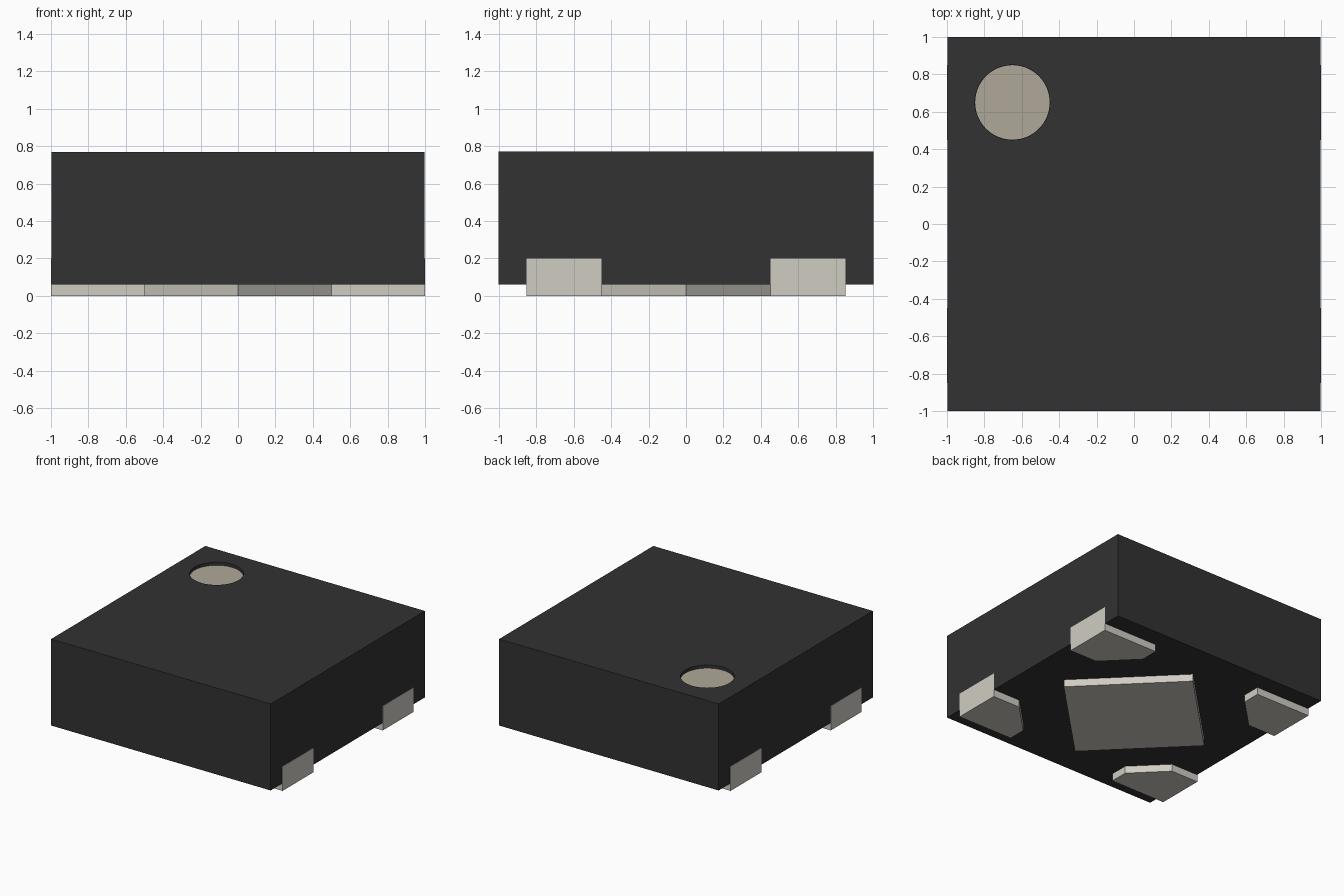
import bpy
import bmesh

cube = bpy.data.objects.get("Cube")
if cube:
    bpy.data.objects.remove(cube, do_unlink=True)


def material(name, rgb):
    mat = bpy.data.materials.new(name)
    mat.use_nodes = True
    color = (*rgb, 1)
    mat.diffuse_color = color
    mat.node_tree.nodes["Principled BSDF"].inputs["Base Color"].default_value = color
    return mat


black = material("black plastic", (0.032, 0.032, 0.032))
metal = material("pale metal", (0.63, 0.605, 0.545))
tan = material("marker tan", (0.43, 0.395, 0.315))


def finish(name, bm, mat):
    bmesh.ops.recalc_face_normals(bm, faces=bm.faces)
    mesh = bpy.data.meshes.new(name)
    bm.to_mesh(mesh)
    bm.free()
    mesh.materials.append(mat)
    obj = bpy.data.objects.new(name, mesh)
    bpy.context.collection.objects.link(obj)
    return obj


def add_prism(bm, outline, bottom, top):
    """Extrude a flat outline upward between two heights."""
    face = bm.faces.new([bm.verts.new((x, y, bottom)) for x, y in outline])
    grown = bmesh.ops.extrude_face_region(bm, geom=[face])["geom"]
    verts = [v for v in grown if isinstance(v, bmesh.types.BMVert)]
    bmesh.ops.translate(bm, verts=verts, vec=(0, 0, top - bottom))


def prism(name, outline, bottom, top, mat):
    bm = bmesh.new()
    add_prism(bm, outline, bottom, top)
    return finish(name, bm, mat)


def rectangle(x0, x1, y0, y1):
    return [(x0, y0), (x1, y0), (x1, y1), (x0, y1)]


# Plastic body
BOTTOM, TOP, SIDE = 0.06, 0.77, 0.997
body = prism("body", rectangle(-SIDE, SIDE, -1, 1), BOTTOM, TOP, black)

# Round recess for the corner marker
MARK = (-0.65, 0.65)
FLOOR = 0.742
bpy.ops.mesh.primitive_cylinder_add(vertices=64, radius=0.2, depth=0.2,
                                    location=(*MARK, FLOOR + 0.1))
cutter = bpy.context.object
cutter.name = "recess_cutter"
cutter.hide_render = True
cutter.data.materials.append(black)
recess = body.modifiers.new("recess", 'BOOLEAN')
recess.operation = 'DIFFERENCE'
recess.solver = 'EXACT'
recess.object = cutter
bpy.context.view_layer.objects.active = body
bpy.ops.object.modifier_apply(modifier=recess.name)
bpy.data.objects.remove(cutter, do_unlink=True)

# Marker plate on the floor of the recess
bpy.ops.mesh.primitive_cylinder_add(vertices=64, radius=0.199, depth=0.004,
                                    location=(*MARK, FLOOR + 0.001))
marker = bpy.context.object
marker.name = "corner_marker"
marker.data.materials.append(tan)

# Diamond pad under the centre
D = 0.69
prism("centre_pad", [(D, 0), (0, D), (-D, 0), (0, -D)], 0, BOTTOM + 0.01, metal)

# Corner pads: chamfered foot with a plate turned up the side
foot = [(1, 0.45), (0.75, 0.45), (0.5, 0.7), (0.5, 0.85), (1, 0.85)]
plate = rectangle(0.95, 1, 0.45, 0.85)
for sx, side in ((1, "left"), (-1, "right")):
    for sy, end in ((1, "back"), (-1, "front")):
        bm = bmesh.new()
        add_prism(bm, [(x * sx, y * sy) for x, y in foot], 0, BOTTOM + 0.01)
        add_prism(bm, [(x * sx, y * sy) for x, y in plate], BOTTOM + 0.01, 0.2)
        finish(f"{end}_{side}_pad", bm, metal)
